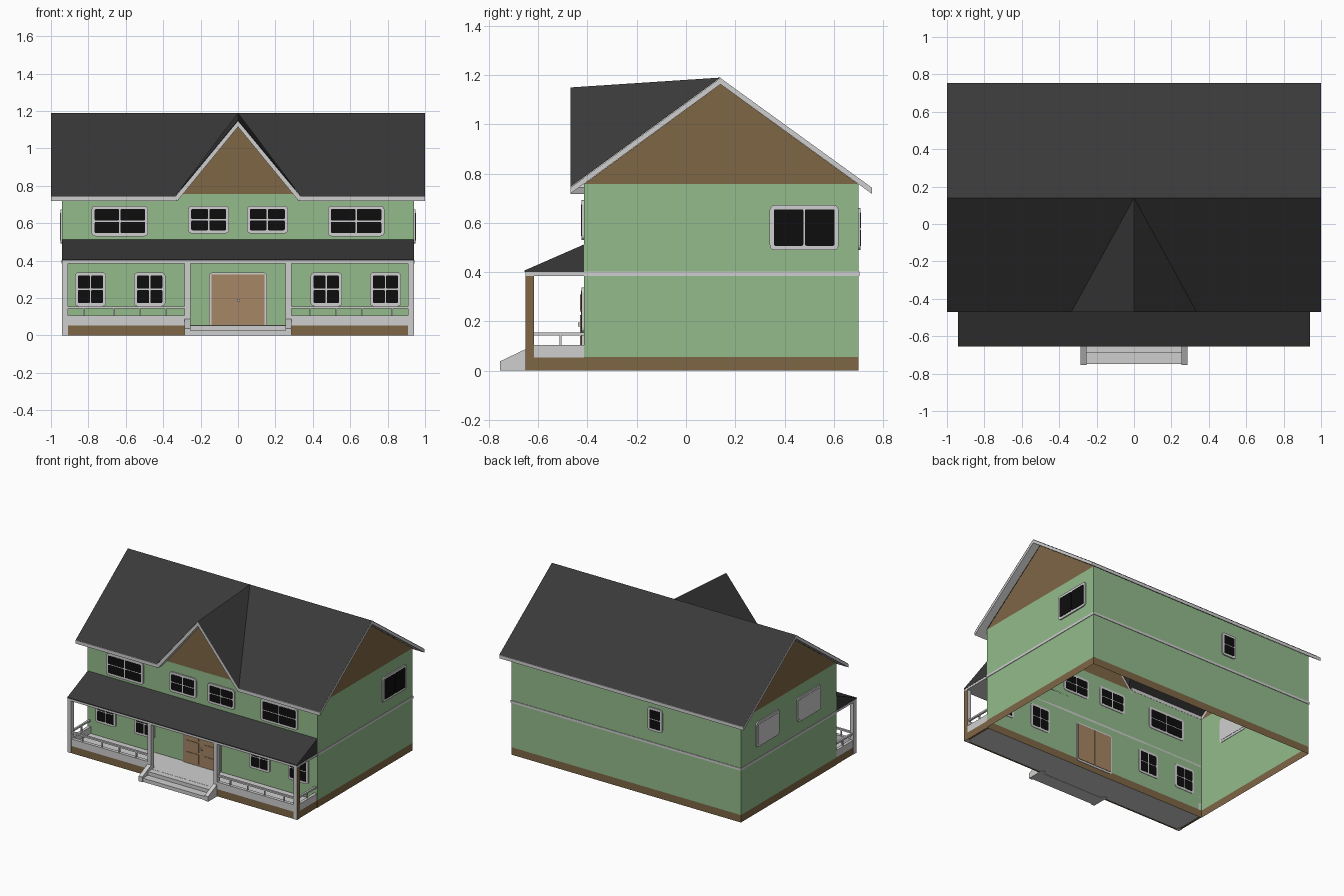
import bpy, bmesh, math

if "Cube" in bpy.data.objects:
    bpy.data.objects.remove(bpy.data.objects["Cube"])


def material(name, r, g, b):
    m = bpy.data.materials.new(name)
    lin = [((c / 255 + 0.055) / 1.055) ** 2.4 if c > 10 else c / 3294 for c in (r, g, b)]
    m.diffuse_color = (*lin, 1)
    m.use_nodes = True
    m.node_tree.nodes["Principled BSDF"].inputs["Base Color"].default_value = m.diffuse_color
    return m


GREEN = material("green_siding", 147, 187, 139)
BROWN = material("brown_cladding", 126, 102, 69)
WHITE = material("white_trim", 207, 207, 207)
ROOF = material("dark_roofing", 57, 57, 57)
BLACK = material("black_glass", 13, 13, 13)
WOOD = material("door_wood", 166, 134, 99)


def mesh(name, verts, faces, mats, rule=None):
    me = bpy.data.meshes.new(name)
    me.from_pydata(verts, [], faces)
    ob = bpy.data.objects.new(name, me)
    bpy.context.collection.objects.link(ob)
    for m in (mats if isinstance(mats, list) else [mats]):
        me.materials.append(m)
    bm = bmesh.new()
    bm.from_mesh(me)
    bmesh.ops.recalc_face_normals(bm, faces=bm.faces)
    bm.normal_update()
    if rule:
        for f in bm.faces:
            f.material_index = rule(f)
    bm.to_mesh(me)
    bm.free()
    return ob


def prism(name, pts, axis, a, b, mats, rule=None):
    """Extrude a 2D outline along an axis from a to b."""
    place = {'x': lambda p, d: (d, p[0], p[1]),
             'y': lambda p, d: (p[0], d, p[1]),
             'z': lambda p, d: (p[0], p[1], d)}[axis]
    n = len(pts)
    verts = [place(p, d) for d in (a, b) for p in pts]
    faces = [list(range(n)), list(range(n, 2 * n))]
    faces += [[i, (i + 1) % n, n + (i + 1) % n, n + i] for i in range(n)]
    return mesh(name, verts, faces, mats, rule)


def box(name, x0, x1, y0, y1, z0, z1, mats, rule=None):
    return prism(name, [(x0, y0), (x1, y0), (x1, y1), (x0, y1)], 'z', z0, z1, mats, rule)


def rounded(u0, u1, v0, v1, r):
    pts = []
    for k, (cu, cv) in enumerate([(u1 - r, v1 - r), (u0 + r, v1 - r), (u0 + r, v0 + r), (u1 - r, v0 + r)]):
        for j in range(4):
            t = math.radians(90 * k + 30 * j)
            pts.append((cu + r * math.cos(t), cv + r * math.sin(t)))
    return pts


def window(name, axis, wall, out, u0, u1, v0, v1, cols, rows, glass=BLACK):
    """Rounded frame set through the wall, with panes showing on both sides."""
    prism(name + "_frame", rounded(u0, u1, v0, v1, 0.02), axis,
          wall - out * 0.003, wall + out * 0.009, WHITE)
    edge, bar = 0.017, 0.007
    w = (u1 - u0 - 2 * edge - bar * (cols - 1)) / cols
    h = (v1 - v0 - 2 * edge - bar * (rows - 1)) / rows
    for i in range(cols):
        for j in range(rows):
            a, b = u0 + edge + i * (w + bar), v0 + edge + j * (h + bar)
            prism(name + "_pane", rounded(a, a + w, b, b + h, 0.006), axis,
                  wall - out * 0.005, wall + out * 0.011, glass)


W, YF, YB = 0.94, -0.415, 0.70        # house walls
EF, EB, YR = -0.47, 0.755, 0.14       # eaves and ridge
EZ, RZ, ZT, T = 0.745, 1.19, 0.757, 0.027
DX, DZ = 0.335, 1.15                  # front gable half width and height

# walls: open shell, brown base and brown gables by height
ring = [(-W, YF), (W, YF), (W, YB), (-W, YB)]
verts = [(x, y, z) for z in (0, 0.055, ZT) for x, y in ring]
faces = [[k * 4 + i, k * 4 + (i + 1) % 4, k * 4 + 4 + (i + 1) % 4, k * 4 + 4 + i]
         for k in (0, 1) for i in range(4)]
verts += [(W, YR, RZ - T), (-W, YR, RZ - T), (0.306, YF, ZT), (-0.306, YF, ZT), (0, YF, DZ - 0.03)]
faces += [[9, 10, 12], [11, 8, 13], [15, 14, 16]]
mesh("walls", verts, faces, [GREEN, BROWN],
     lambda f: 0 if 0.1 < f.calc_center_median().z < 0.75 else 1)

# roof sheets: back slope, two front slopes, two front gable slopes
back_roof = mesh("back_roof", [(-1, YR, RZ), (1, YR, RZ), (1, EB, EZ), (-1, EB, EZ)], [[0, 1, 2, 3]], ROOF)
for s in (-1, 1):
    mesh("front_roof", [(s, EF, EZ), (s * DX, EF, EZ), (0, YR, RZ), (s, YR, RZ)], [[0, 1, 2, 3]], ROOF)
    mesh("gable_roof", [(0, EF, DZ), (0, YR, RZ), (s * DX, EF, EZ)], [[0, 1, 2]], ROOF)

# roof trim: rakes, eaves and front barge boards
g = 0.002
for s in (-1, 1):
    prism("rake_trim", [(EF, EZ - g), (YR, RZ - g), (EB, EZ - g), (EB, EZ - T), (YR, RZ - T), (EF, EZ - T)],
          'x', s * (W + 0.001), s, WHITE)
    prism("front_eave_trim", [(EF, EZ - g), (YF, 0.785 - g), (YF, 0.785 - T), (EF, EZ - T)],
          'x', s * (DX - 0.005), s * 0.999, WHITE)
    prism("barge_board", [(0, DZ - g), (s * DX, EZ - g), (s * (DX - 0.01), EZ - T), (0, DZ - 0.035)],
          'y', EF, YF, WHITE)
prism("back_eave_trim", [(EB, EZ - g), (YB, 0.785 - g), (YB, 0.785 - T), (EB, EZ - T)],
      'x', -0.999, 0.999, WHITE)

# white band around the house
for s in (-1, 1):
    box("side_band", s * W, s * (W + 0.004), YF, YB + 0.004, 0.385, 0.402, WHITE)
box("back_band", -W, W, YB, YB + 0.004, 0.385, 0.402, WHITE)

# front windows, mirrored
for s in (-1, 1):
    for n, a, b, c, d in [("outer_low", 0.705, 0.872, 0.155, 0.337), ("inner_low", 0.388, 0.556, 0.155, 0.337),
                          ("wide_high", 0.48, 0.783, 0.53, 0.692), ("middle_high", 0.047, 0.267, 0.545, 0.692)]:
        u = sorted((s * a, s * b))
        window(n + "_window", 'y', YF, -1, u[0], u[1], c, d, 2, 2)

# side and back windows
window("right_window", 'x', W, 1, 0.34, 0.62, 0.49, 0.672, 2, 1)
window("left_back_window", 'x', -W, -1, 0.26, 0.53, 0.49, 0.672, 2, 1, WHITE)
window("left_front_window", 'x', -W, -1, -0.225, 0.045, 0.49, 0.672, 2, 1, WHITE)
window("back_window", 'y', YB, 1, -0.30, -0.18, 0.49, 0.66, 1, 2)

# double door with raised panels
prism("door_frame", rounded(-0.155, 0.155, 0.04, 0.337, 0.02), 'y', YF + 0.003, YF - 0.009, WHITE)
for s in (-1, 1):
    box("door_leaf", s * 0.001, s * 0.143, YF - 0.012, YF + 0.006, 0.055, 0.325, WOOD)
    for z in (0.07, 0.155, 0.24):
        box("door_panel", s * 0.022, s * 0.122, YF - 0.016, YF - 0.012, z, z + 0.07, WOOD)
box("door_knob", -0.004, 0.01, YF - 0.024, YF - 0.012, 0.18, 0.195, WHITE)

# porch floor, roof and ceiling
PF = -0.652
box("porch_floor", -0.925, 0.925, -0.645, YF - 0.001, 0.002, 0.055, WHITE)
prism("porch_roof", [(PF - 0.003, 0.401), (PF - 0.003, 0.407), (YF, 0.512), (YF, 0.401)], 'x', -W, W, ROOF)
box("porch_ceiling", -W, W, PF, YF, 0.385, 0.4, WHITE)

# porch posts, skirts, low walls and railings
for s in (-1, 1):
    for x in (0.255, 0.91):
        wooden = s > 0 and x > 0.5
        box("porch_post", s * x, s * (x + 0.03), PF, -0.618, 0, 0.386, [WHITE, BROWN],
            (lambda f: 1 if f.normal.x > 0.9 else 0) if wooden else None)
    box("front_skirt", s * 0.285, s * 0.91, -0.65, -0.64, 0, 0.053, BROWN)
    box("side_skirt", s * 0.922, s * 0.937, -0.62, YF, 0, 0.053, BROWN)
    box("front_low_wall", s * 0.285, s * 0.91, -0.65, -0.625, 0.053, 0.105, WHITE)
    box("side_low_wall", s * 0.915, s * 0.937, -0.62, YF, 0.053, 0.105, WHITE)
    box("front_rail", s * 0.285, s * 0.91, -0.645, -0.63, 0.143, 0.155, WHITE)
    box("side_rail", s * 0.918, s * 0.932, -0.62, YF, 0.143, 0.155, WHITE)
    for x in (0.385, 0.525, 0.665, 0.825):
        box("front_baluster", s * x - 0.004, s * x + 0.004, -0.641, -0.633, 0.104, 0.144, WHITE)
    box("side_baluster", s * 0.921, s * 0.929, -0.514, -0.506, 0.104, 0.144, WHITE)
    # sloped cheek beside the steps
    prism("step_cheek", [(-0.755, 0), (-0.755, 0.038), (-0.652, 0.087), (-0.652, 0)],
          'x', s * 0.255, s * 0.285, WHITE)

# front steps
box("lower_step", -0.255, 0.255, -0.748, -0.645, 0, 0.027, WHITE)
box("upper_step", -0.255, 0.255, -0.69, -0.645, 0.027, 0.054, WHITE)
